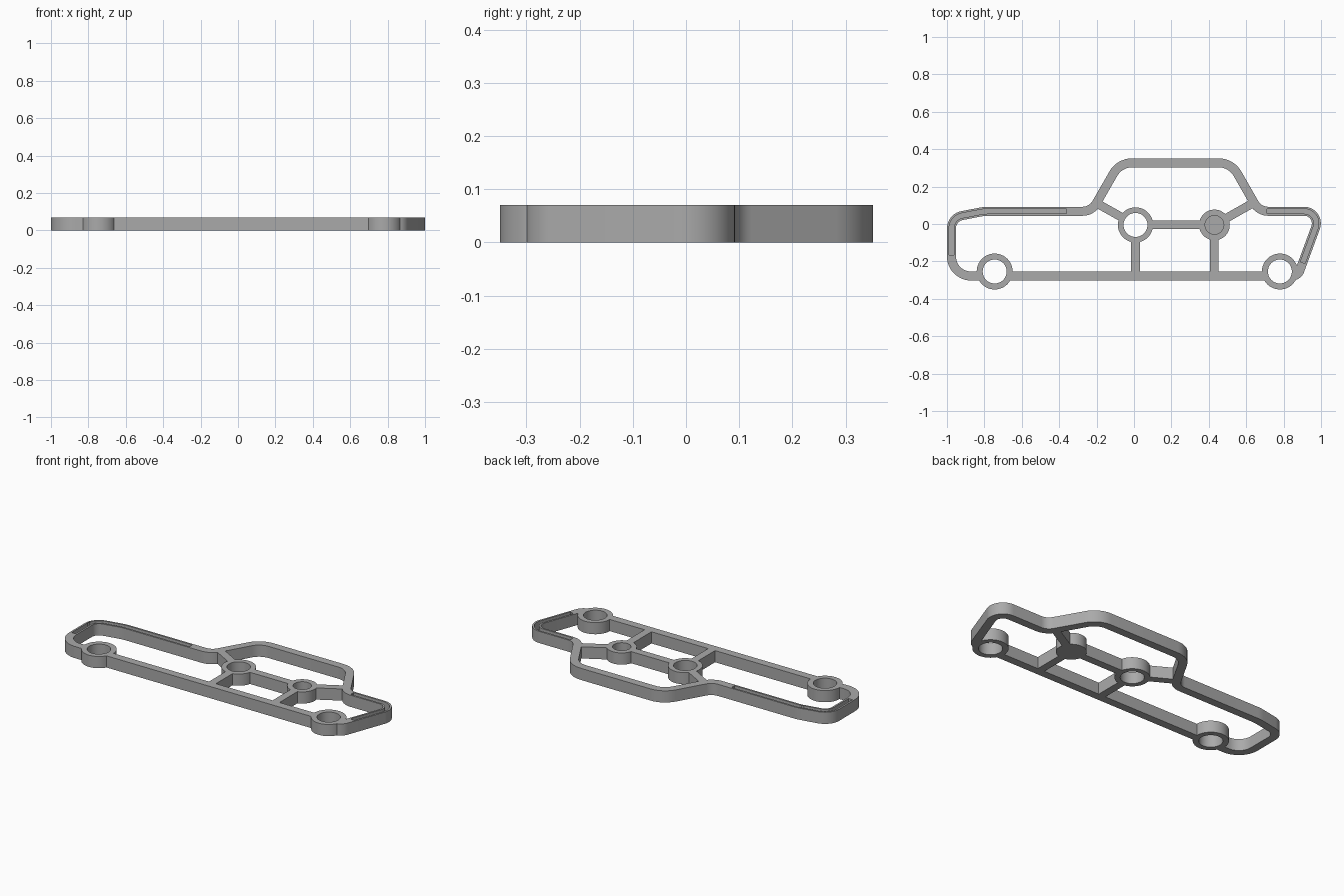
import bpy, bmesh, math
from mathutils import Vector

if "Cube" in bpy.data.objects:
    bpy.data.objects.remove(bpy.data.objects["Cube"])

H = 0.07          # plate height
W = 0.048         # frame wall width
FLOOR = 0.02      # floor left under blind recesses

grey = bpy.data.materials.new("plain grey")
grey.diffuse_color = (0.4, 0.4, 0.4, 1)
grey.use_nodes = True
grey.node_tree.nodes["Principled BSDF"].inputs["Base Color"].default_value = grey.diffuse_color


def fillet(pts, closed):
    """Round the corners of a path given as (x, y, radius)."""
    out, n = [], len(pts)
    for i, (x, y, r) in enumerate(pts):
        p = Vector((x, y))
        if r == 0 or (not closed and i in (0, n - 1)):
            out.append(p)
            continue
        a = (Vector(pts[i - 1][:2]) - p).normalized()
        b = (Vector(pts[(i + 1) % n][:2]) - p).normalized()
        half = a.angle(b) / 2
        t = r / math.tan(half)
        c = p + (a + b).normalized() * (r / math.sin(half))
        s, e = p + a * t - c, p + b * t - c
        turn = math.atan2(s.x * e.y - s.y * e.x, s.dot(e))
        k = max(3, int(abs(turn) / 0.13))
        for j in range(k + 1):
            g = turn * j / k
            out.append(c + Vector((s.x * math.cos(g) - s.y * math.sin(g),
                                   s.x * math.sin(g) + s.y * math.cos(g))))
    return out


def finish(bm, name):
    bmesh.ops.recalc_face_normals(bm, faces=bm.faces)
    me = bpy.data.meshes.new(name)
    bm.to_mesh(me)
    bm.free()
    me.materials.append(grey)
    ob = bpy.data.objects.new(name, me)
    bpy.context.collection.objects.link(ob)
    return ob


def strip(name, pts, width, z0=0.0, z1=H, closed=False):
    """Wall of constant width following a rounded path."""
    path = fillet(pts, closed)
    n = len(path)
    bm = bmesh.new()
    rings = []
    for i, p in enumerate(path):
        prev = path[i - 1] if closed or i > 0 else None
        nxt = path[(i + 1) % n] if closed or i < n - 1 else None
        d1 = (p - prev).normalized() if prev is not None else (nxt - p).normalized()
        d2 = (nxt - p).normalized() if nxt is not None else d1
        d = (d1 + d2).normalized()
        off = Vector((-d.y, d.x)) * (width / 2 / max(0.3, d.dot(d1)))
        a, b = p + off, p - off
        rings.append([bm.verts.new((q.x, q.y, z))
                      for q, z in ((a, z0), (b, z0), (b, z1), (a, z1))])
    for i in range(n if closed else n - 1):
        r, s = rings[i], rings[(i + 1) % n]
        for k in range(4):
            bm.faces.new((r[k], r[(k + 1) % 4], s[(k + 1) % 4], s[k]))
    if not closed:
        bm.faces.new(rings[0])
        bm.faces.new(rings[-1])
    return finish(bm, name)


def disc(name, x, y, r, z0=0.0, z1=H):
    bm = bmesh.new()
    bmesh.ops.create_cone(bm, cap_ends=True, segments=64, radius1=r, radius2=r, depth=z1 - z0)
    bmesh.ops.translate(bm, verts=bm.verts, vec=(x, y, (z0 + z1) / 2))
    return finish(bm, name)


def combine(target, other, op):
    m = target.modifiers.new("combine", 'BOOLEAN')
    m.operation, m.solver, m.object = op, 'EXACT', other
    bpy.context.view_layer.objects.active = target
    bpy.ops.object.modifier_apply(modifier=m.name)
    bpy.data.objects.remove(other)


# Car outline, as the centre line of the wall
outline = [(-0.976, -0.278, 0.105), (-0.976, 0.034, 0.07), (-0.80, 0.068, 0.2),
           (-0.226, 0.068, 0.085), (-0.077, 0.327, 0.115), (0.52, 0.327, 0.115),
           (0.668, 0.068, 0.085), (1.003, 0.068, 0.065), (0.876, -0.278, 0.045)]
frame = strip("car_frame", outline, W, closed=True)

# Struts inside the cabin and doors
struts = [((-0.21, 0.117), (0.008, -0.005)), ((0.645, 0.117), (0.43, -0.005)),
          ((0.008, -0.005), (0.43, -0.005)), ((0.008, -0.005), (0.008, -0.278)),
          ((0.43, -0.005), (0.43, -0.278))]
for a, b in struts:
    combine(frame, strip("strut", [(*a, 0), (*b, 0)], W - 0.002), 'UNION')

# Wheel and centre bosses: x, y, outer radius, hole radius, hole bottom
bosses = [(-0.745, -0.254, 0.096, 0.064, -0.1), (0.78, -0.254, 0.096, 0.064, -0.1),
          (0.008, -0.005, 0.094, 0.064, -0.1), (0.43, -0.005, 0.082, 0.05, FLOOR)]
for x, y, r, h, z in bosses:
    combine(frame, disc("boss", x, y, r), 'UNION')
for x, y, r, h, z in bosses:
    combine(frame, disc("hole", x, y, h, z, H + 0.1), 'DIFFERENCE')

# Shallow grooves along the front and rear ends
left = [(-0.976, -0.165, 0)] + outline[1:3] + [(-0.36, 0.068, 0)]
right = [(0.71, 0.068, 0), outline[7], (0.902, -0.207, 0)]
for path in (left, right):
    combine(frame, strip("groove", path, 0.026, FLOOR, H + 0.1), 'DIFFERENCE')

# Smooth the rounded walls, keep edges sharp
frame.select_set(True)
bpy.context.view_layer.objects.active = frame
bpy.ops.object.shade_smooth_by_angle(angle=math.radians(30))
